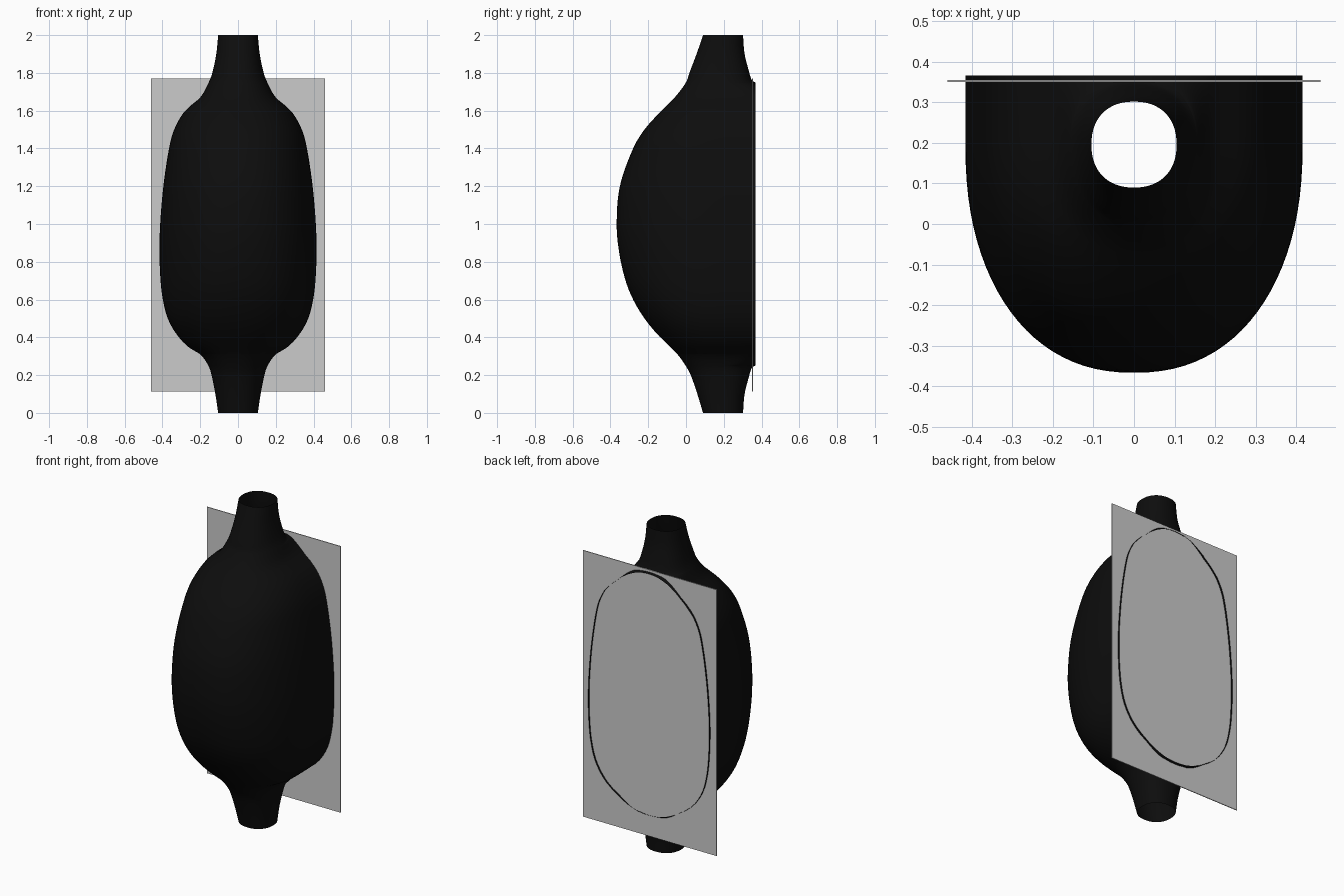
import bpy, bmesh, math

if "Cube" in bpy.data.objects:
    bpy.data.objects.remove(bpy.data.objects["Cube"])

RIM_Y, MID_Y = 0.367, 0.196          # open back plane, neck centre line
Z_LO, Z_HI = 0.25, 1.75              # lowest and highest points of the open rim

# z, half width, front y
PROFILE = [
    (0, .105, .09), (.1, .12, .06), (.2, .14, .025), (.25, .157, -.002),
    (.31, .2, -.045), (.35, .265, -.085), (.42, .328, -.155), (.5, .372, -.22),
    (.6, .398, -.28), (.7, .41, -.32), (.85, .416, -.354), (1, .412, -.367),
    (1.2, .395, -.35), (1.4, .365, -.28), (1.5, .338, -.22), (1.6, .28, -.13),
    (1.67, .2, -.06), (1.75, .155, .0), (1.8, .136, .018), (1.9, .115, .056), (2, .105, .09)]
# distance beyond the rim end, back y of the neck
NECK_BACK = [(0, RIM_Y), (.008, .352), (.025, .343), (.07, .33), (.15, .31), (.25, .302)]


def sample(table, t, col):
    """Smooth interpolation through a table column."""
    n = len(table)
    i = max(k for k in range(n - 1) if table[k][0] <= t + 1e-9)

    def slope(k):
        a, b = max(k - 1, 0), min(k + 1, n - 1)
        return (table[b][col] - table[a][col]) / (table[b][0] - table[a][0])
    h = table[i + 1][0] - table[i][0]
    s = (t - table[i][0]) / h
    return ((2*s**3 - 3*s*s + 1) * table[i][col] + (s**3 - 2*s*s + s) * h * slope(i)
            + (3*s*s - 2*s**3) * table[i + 1][col] + (s**3 - s*s) * h * slope(i + 1))


def section(z):
    """Half cross-section from the front centre round to the back."""
    w, front = sample(PROFILE, z, 1), sample(PROFILE, z, 2)
    if Z_LO < z < Z_HI:              # open part ends on the rim
        r = min(w, .2 * math.sqrt((Z_HI - z) / .08), .2 * math.sqrt((z - Z_LO) / .06))
        back = RIM_Y
    else:                            # neck closes at the back
        r, back = 0, sample(NECK_BACK, max(Z_LO - z, z - Z_HI), 1)
    e = 2 / 2.25
    pts = []
    for k in range(25):
        a = math.pi / 2 * k / 24
        pts.append((w * math.sin(a)**e, MID_Y - (MID_Y - front) * max(math.cos(a), 0)**e, z))
    for k in range(1, 17):
        a = math.pi / 2 * k / 16
        c = max(math.cos(a), 0)**e if k < 16 else 0
        pts.append((r + (w - r) * c, MID_Y + (back - MID_Y) * math.sin(a)**e, z))
    return pts


# body: open-backed shell with a neck at each end
zs = {round(i / 32, 4) for i in range(65)}
for k in range(9):
    q = (k / 8)**2
    zs |= {round(v, 4) for v in (Z_HI - .08*q, Z_LO + .06*q, Z_HI + .06*q, Z_LO - .06*q)}
bm = bmesh.new()
rows = [[bm.verts.new(p) for p in section(z)] for z in sorted(zs)]
for lo, hi in zip(rows, rows[1:]):
    for j in range(len(lo) - 1):
        bm.faces.new((lo[j], lo[j + 1], hi[j + 1], hi[j]))
geom = bmesh.ops.duplicate(bm, geom=bm.verts[:] + bm.faces[:])["geom"]
dup_faces = [g for g in geom if isinstance(g, bmesh.types.BMFace)]
for v in [g for g in geom if isinstance(g, bmesh.types.BMVert)]:
    v.co.x = -v.co.x
bmesh.ops.reverse_faces(bm, faces=dup_faces)
bmesh.ops.remove_doubles(bm, verts=bm.verts[:], dist=1e-5)
for f in bm.faces:
    f.smooth = True
mesh = bpy.data.meshes.new("shell_body")
bm.to_mesh(mesh)
bm.free()
body = bpy.data.objects.new("shell_body", mesh)
bpy.context.collection.objects.link(body)
black = bpy.data.materials.new("black")
black.diffuse_color = (.004, .004, .004, 1)
black.use_nodes = True
black.node_tree.nodes["Principled BSDF"].inputs["Base Color"].default_value = black.diffuse_color
mesh.materials.append(black)

# flat panel just inside the open back
bpy.ops.mesh.primitive_cube_add(size=1, location=(0, .353, .942))
panel = bpy.context.object
panel.name = "back_panel"
panel.scale = (.92, .005, 1.655)
